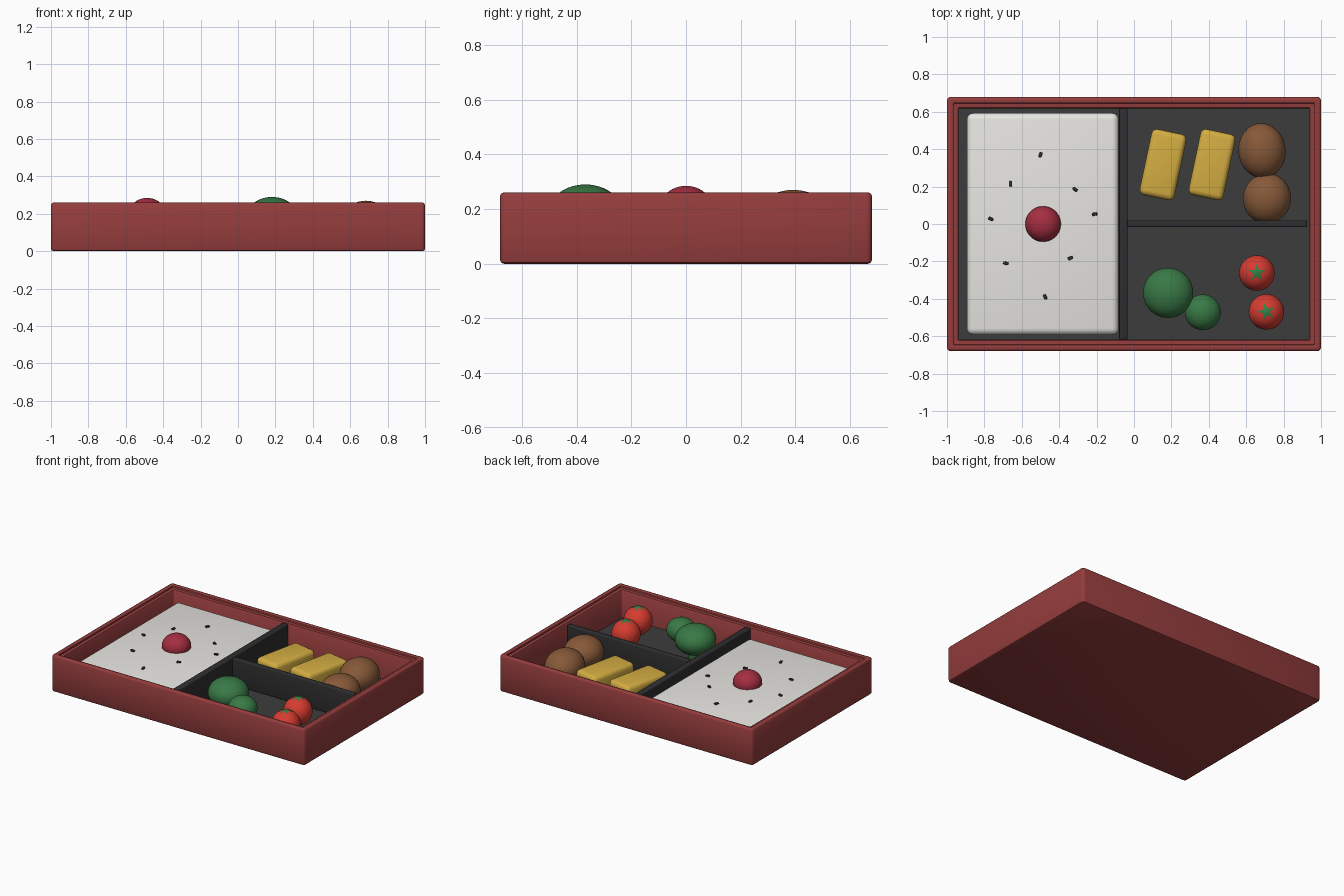
import bpy, bmesh, math
from mathutils import Matrix

if "Cube" in bpy.data.objects:
    bpy.data.objects.remove(bpy.data.objects["Cube"])


def material(name, rgb):
    m = bpy.data.materials.new(name)
    m.diffuse_color = (*rgb, 1)
    m.use_nodes = True
    m.node_tree.nodes["Principled BSDF"].inputs["Base Color"].default_value = m.diffuse_color
    return m


RED = material("lacquer red", (0.30, 0.046, 0.046))
CHARCOAL = material("charcoal", (0.045, 0.045, 0.046))
BLACK = material("soft black", (0.028, 0.028, 0.03))
WHITE = material("rice white", (0.80, 0.79, 0.76))
PLUM = material("plum red", (0.37, 0.027, 0.052))
YELLOW = material("egg yellow", (0.66, 0.42, 0.055))
BROWN = material("fried brown", (0.24, 0.10, 0.04))
GREEN = material("broccoli green", (0.04, 0.19, 0.06))
TOMATO = material("tomato red", (0.68, 0.045, 0.03))
LEAF = material("leaf green", (0.03, 0.22, 0.06))


def finish(bm, name, mat, loc=(0, 0, 0), rot=0.0, angle=40):
    bmesh.ops.recalc_face_normals(bm, faces=bm.faces)
    me = bpy.data.meshes.new(name)
    bm.to_mesh(me)
    bm.free()
    me.materials.append(mat)
    ob = bpy.data.objects.new(name, me)
    ob.location = loc
    ob.rotation_euler.z = rot
    bpy.context.collection.objects.link(ob)
    bpy.ops.object.select_all(action='DESELECT')
    ob.select_set(True)
    bpy.context.view_layer.objects.active = ob
    bpy.ops.object.shade_smooth_by_angle(angle=math.radians(angle))
    return ob


def block(name, mat, x, y, z, size, bevel, rot=0.0, segments=3):
    """Rounded box; z is its underside."""
    bm = bmesh.new()
    bmesh.ops.create_cube(bm, size=1, matrix=Matrix.Diagonal((*size, 1)))
    if bevel:
        bmesh.ops.bevel(bm, geom=bm.edges[:], offset=bevel, segments=segments,
                        profile=0.5, affect='EDGES')
    return finish(bm, name, mat, (x, y, z + size[2] / 2), rot)


def ball(name, mat, x, y, z, rx, ry, rz, rot=0.0):
    bm = bmesh.new()
    bmesh.ops.create_uvsphere(bm, u_segments=40, v_segments=24, radius=1,
                              matrix=Matrix.Diagonal((rx, ry, rz, 1)))
    return finish(bm, name, mat, (x, y, z), rot, 60)


# Tray: a wall profile (inset, height) swept round a rounded rectangle
def rect_ring(bm, inset, z):
    r = max(0.02 - inset, 0.006)
    hx, hy = 1 - inset - r, 0.68 - inset - r
    ring = []
    for i, (sx, sy) in enumerate([(1, 1), (-1, 1), (-1, -1), (1, -1)]):
        for k in range(4):
            a = math.radians(90 * i + 30 * k)
            ring.append(bm.verts.new((sx * hx + r * math.cos(a),
                                      sy * hy + r * math.sin(a), z)))
    return ring


wall = [(0.014, 0), (0.004, 0.004), (0, 0.014), (0, 0.248), (0.004, 0.256),
        (0.012, 0.26), (0.028, 0.26), (0.034, 0.256), (0.036, 0.246),
        (0.058, 0.244), (0.062, 0.238), (0.062, 0.03)]
bm = bmesh.new()
rings = [rect_ring(bm, i, z) for i, z in wall]
for a, b in zip(rings, rings[1:]):
    for k in range(len(a)):
        j = (k + 1) % len(a)
        bm.faces.new((a[k], a[j], b[j], b[k]))
bm.faces.new(rings[0])
bm.faces.new(rings[-1])
finish(bm, "tray", RED)

# Dark floor and dividers
FLOOR = 0.05
block("tray_floor", CHARCOAL, 0, 0, 0.025, (1.874, 1.234, 0.025), 0)
block("long_divider", BLACK, -0.057, 0, FLOOR, (0.045, 1.234, 0.193), 0.006)
block("cross_divider", BLACK, 0.445, 0.002, FLOOR, (0.96, 0.036, 0.19), 0.006)

# Rice bed, pickled plum and sesame seeds
block("rice", WHITE, -0.488, 0, FLOOR, (0.812, 1.186, 0.142), 0.035, segments=4)
ball("pickled_plum", PLUM, -0.486, 0, 0.205, 0.095, 0.095, 0.08)
seeds = [(-0.50, 0.37, 70), (-0.66, 0.215, 90), (-0.315, 0.185, -35),
         (-0.765, 0.027, -25), (-0.21, 0.053, 10), (-0.685, -0.21, -10),
         (-0.34, -0.182, 25), (-0.475, -0.39, -70)]
for i, (x, y, deg) in enumerate(seeds):
    block(f"sesame_seed_{i + 1}", BLACK, x, y, 0.188, (0.028, 0.017, 0.014),
          0.004, math.radians(deg), 2)

# Rolled omelette slices
for i, x in enumerate((0.155, 0.417)):
    block(f"omelette_{i + 1}", YELLOW, x, 0.317, FLOOR, (0.19, 0.36, 0.15),
          0.03, math.radians(-12), 4)

# Fried chicken pieces
ball("fried_chicken_1", BROWN, 0.684, 0.392, 0.16, 0.126, 0.147, 0.11, 0.1)
ball("fried_chicken_2", BROWN, 0.711, 0.137, 0.155, 0.128, 0.134, 0.105, -0.2)

# Broccoli heads on short stems
for i, (x, y, z, r, rz) in enumerate([(0.182, -0.368, 0.19, 0.134, 0.10),
                                      (0.368, -0.472, 0.17, 0.096, 0.08)]):
    ball(f"broccoli_head_{i + 1}", GREEN, x, y, z, r, r, rz)
    bm = bmesh.new()
    bmesh.ops.create_cone(bm, cap_ends=True, segments=20, radius1=r * 0.35,
                          radius2=r * 0.45, depth=z - FLOOR)
    finish(bm, f"broccoli_stem_{i + 1}", GREEN, (x, y, (z + FLOOR) / 2))

# Tomatoes with star-shaped leaves that follow the curved top
R = 0.095
for i, (x, y, rot) in enumerate([(0.657, -0.262, 0.0), (0.708, -0.47, 0.25)]):
    ball(f"tomato_{i + 1}", TOMATO, x, y, FLOOR + R, R, R, R)
    bm = bmesh.new()
    top = bm.verts.new((0, 0, R + 0.004))
    prev = None
    for step in range(1, 5):
        ring = []
        for k in range(10):
            rad = (0.05 if k % 2 == 0 else 0.019) * step / 4
            a = math.radians(90 + 36 * k)
            ring.append(bm.verts.new((rad * math.cos(a), rad * math.sin(a),
                                      math.sqrt((R + 0.004) ** 2 - rad ** 2))))
        for k in range(10):
            j = (k + 1) % 10
            if prev:
                bm.faces.new((prev[k], ring[k], ring[j], prev[j]))
            else:
                bm.faces.new((top, ring[k], ring[j]))
        prev = ring
    finish(bm, f"tomato_leaf_{i + 1}", LEAF, (x, y, FLOOR + R), rot)
